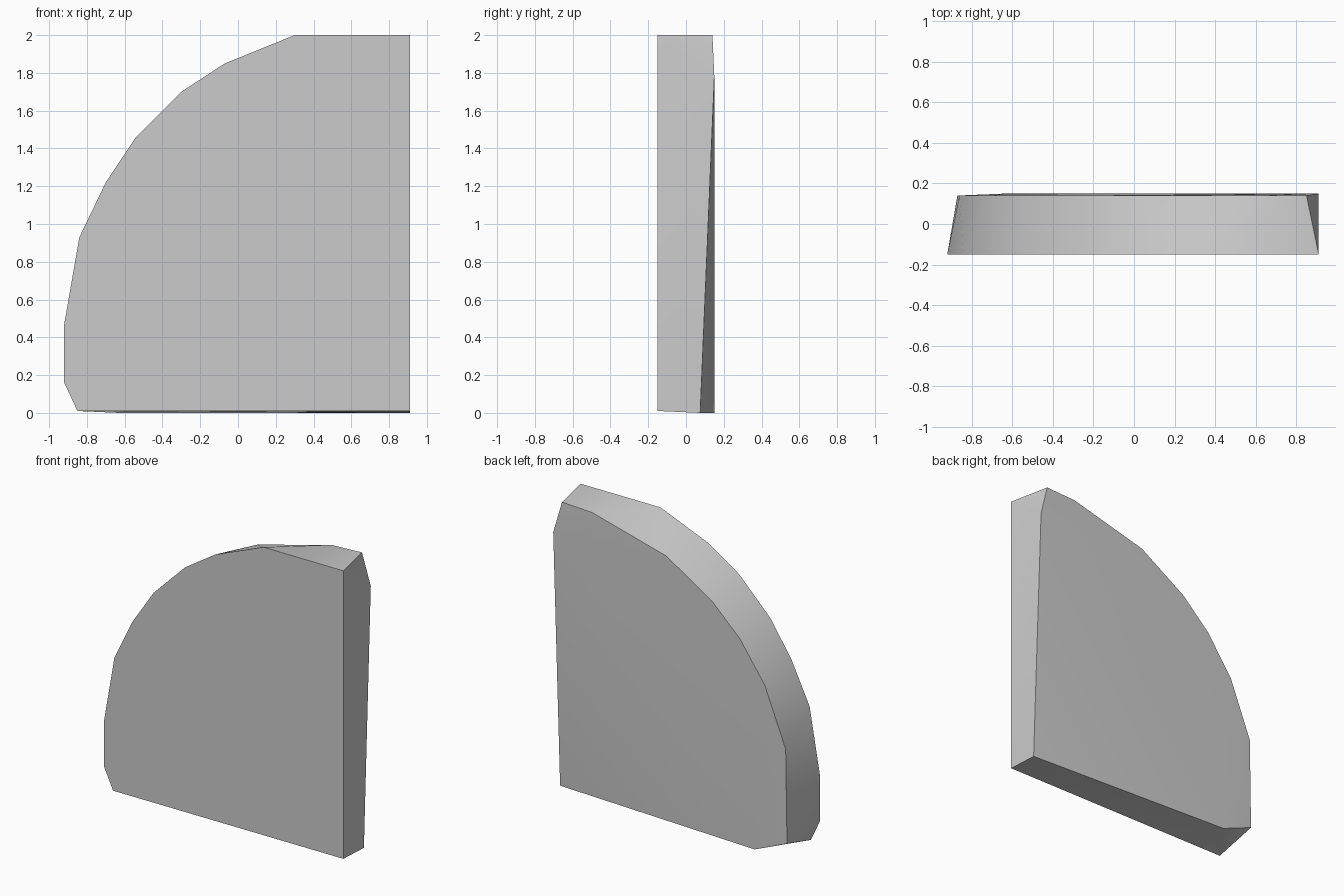
import bpy
import bmesh
import math

default_cube = bpy.data.objects.get("Cube")
if default_cube:
    bpy.data.objects.remove(default_cube, do_unlink=True)


def make_material(name, colour):
    material = bpy.data.materials.new(name)
    material.use_nodes = True
    material.diffuse_color = colour
    material.node_tree.nodes["Principled BSDF"].inputs["Base Color"].default_value = colour
    return material


# Front outline (x, z): quarter round with a clipped lower corner
FRONT_Y = -0.15
front_outline = [
    (0.91, 0.01), (-0.85, 0.01), (-0.92, 0.16), (-0.92, 0.47),
    (-0.84, 0.93), (-0.70, 1.22), (-0.54, 1.46), (-0.30, 1.70),
    (-0.07, 1.85), (0.30, 2.0), (0.91, 2.0),
]

# Rear curve (x, z): a slightly smaller arc
REAR_Y = 0.14
rear_curve = [
    (-0.87, 0.10), (-0.86, 0.75), (-0.70, 1.15), (-0.51, 1.42),
    (-0.30, 1.62), (0.05, 1.84), (0.62, 1.99), (0.85, 2.0),
]

# Rear corners (x, y, z): ends of the shallow ridge and the pinched lower corner
rear_corners = [(0.91, 0.15, 1.78), (-0.63, 0.15, 0), (0.91, 0.075, 0)]

# The slab is the convex skin around both outlines
points = [(x, FRONT_Y, z) for x, z in front_outline]
points += [(x, REAR_Y, z) for x, z in rear_curve]
points += rear_corners

bm = bmesh.new()
for point in points:
    bm.verts.new(point)
bmesh.ops.convex_hull(bm, input=bm.verts[:])
bmesh.ops.dissolve_limit(bm, angle_limit=math.radians(0.5),
                         verts=bm.verts[:], edges=bm.edges[:])
bmesh.ops.recalc_face_normals(bm, faces=bm.faces[:])
mesh = bpy.data.meshes.new("quarter_round_slab")
bm.to_mesh(mesh)
bm.free()

slab = bpy.data.objects.new("quarter_round_slab", mesh)
bpy.context.collection.objects.link(slab)
mesh.materials.append(make_material("light grey", (0.6, 0.6, 0.6, 1)))

# Smooth the curved rim, keep the outline edges sharp
bpy.ops.object.select_all(action="DESELECT")
slab.select_set(True)
bpy.context.view_layer.objects.active = slab
bpy.ops.object.shade_smooth_by_angle(angle=math.radians(30))
